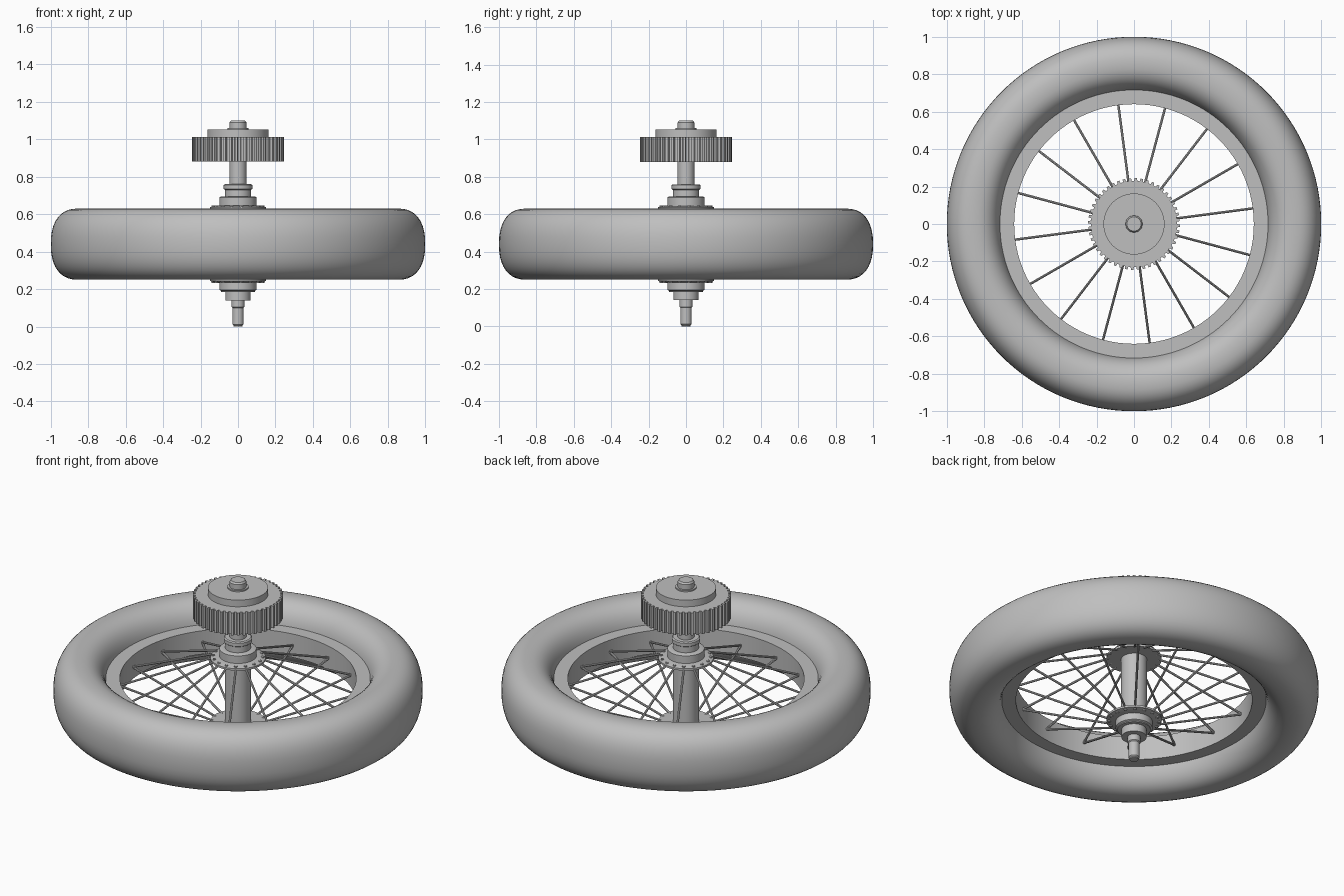
import bpy, bmesh, math
from mathutils import Vector

cube = bpy.data.objects.get("Cube")
if cube:
    bpy.data.objects.remove(cube, do_unlink=True)

grey = bpy.data.materials.new("plain_grey")
grey.use_nodes = True
colour = (0.52, 0.52, 0.52, 1)
grey.diffuse_color = colour
grey.node_tree.nodes["Principled BSDF"].inputs["Base Color"].default_value = colour

MID = 0.44  # height of the wheel's middle plane
TAU = math.tau


def finish(name, bm, angle=30):
    bmesh.ops.recalc_face_normals(bm, faces=bm.faces)
    mesh = bpy.data.meshes.new(name)
    bm.to_mesh(mesh)
    bm.free()
    mesh.materials.append(grey)
    ob = bpy.data.objects.new(name, mesh)
    bpy.context.collection.objects.link(ob)
    bpy.ops.object.select_all(action="DESELECT")
    bpy.context.view_layer.objects.active = ob
    ob.select_set(True)
    bpy.ops.object.shade_smooth_by_angle(angle=math.radians(angle))
    return ob


def lathe(name, profile, sides=48, closed=True):
    """Turn (radius, z) points about the upright axis."""
    bm = bmesh.new()
    verts = [bm.verts.new((r, 0, z)) for r, z in profile]
    pairs = list(zip(verts, verts[1:]))
    if closed:
        pairs.append((verts[-1], verts[0]))
    edges = [bm.edges.new(p) for p in pairs]
    bmesh.ops.spin(bm, geom=verts + edges, cent=(0, 0, 0), axis=(0, 0, 1),
                   angle=TAU, steps=sides, use_duplicate=False)
    bmesh.ops.remove_doubles(bm, verts=bm.verts, dist=0.0002)
    return finish(name, bm)


def stack(name, steps):
    """Solid shaft from (radius, bottom, top) steps, listed from the bottom up."""
    profile = [(0, steps[0][1])]
    for r, low, high in steps:
        profile += [(r, low), (r, high)]
    profile.append((0, steps[-1][2]))
    return lathe(name, profile, closed=False)


def rod(bm, a, b, radius, sides=8):
    a, b = Vector(a), Vector(b)
    turn = (b - a).to_track_quat("Z", "Y").to_matrix().to_4x4()
    turn.translation = (a + b) / 2
    bmesh.ops.create_cone(bm, cap_ends=True, segments=sides, radius1=radius,
                          radius2=radius, depth=(b - a).length, matrix=turn)


def polar(r, angle, z):
    return (r * math.cos(angle), r * math.sin(angle), z)


# Tyre: rounded-square section turned around the axle
section = []
for i in range(40):
    t = TAU * i / 40
    c, s = math.cos(t), math.sin(t)
    section.append((0.855 + 0.145 * math.copysign(abs(c) ** 0.85, c),
                    MID + 0.19 * math.copysign(abs(s) ** 0.85, s)))
lathe("tyre", section, 128)

# Rim: flat band inside the tyre
lathe("rim", [(0.64, 0.37), (0.735, 0.37), (0.735, 0.51), (0.64, 0.51)], 96)

# Hub barrel with stepped collars and axle
stack("lower_axle", [(0.024, 0, 0.006), (0.03, 0.012, 0.10), (0.035, 0.105, 0.15)])
stack("lower_collar", [(0.068, 0.14, 0.185), (0.09, 0.185, 0.19), (0.1, 0.195, 0.24)])
stack("hub_barrel", [(0.07, 0.24, 0.64)])
stack("upper_collar", [(0.1, 0.64, 0.69), (0.09, 0.695, 0.695),
                       (0.07, 0.695, 0.73), (0.077, 0.735, 0.755), (0.07, 0.76, 0.76)])
stack("upper_axle", [(0.045, 0.75, 1.09), (0.038, 1.1, 1.1)])

# Spoke flanges, mirrored about the middle plane
for name, side in (("upper_flange", 1), ("lower_flange", -1)):
    lathe(name, [(0.06, MID + side * 0.185), (0.15, MID + side * 0.185),
                 (0.15, MID + side * 0.197), (0.12, MID + side * 0.205),
                 (0.06, MID + side * 0.205)])

# Spokes and their heads: each rim point is tied to both flanges
spokes, heads = bmesh.new(), bmesh.new()
for i in range(16):
    angle = math.radians(7.5 + 22.5 * i)
    for side in (1, -1):
        z = MID + side * 0.19
        rod(spokes, polar(0.132, angle, z), polar(0.645, angle, MID), 0.0065)
        rod(heads, polar(0.134, angle, z), polar(0.134, angle, z + side * 0.017), 0.009)
finish("spokes", spokes)
finish("spoke_heads", heads)

# Drive gear: toothed outline extruded upwards
TEETH = 48
gear = bmesh.new()
ring = []
for i in range(TEETH):
    for part, r in ((0, 0.23), (0.4, 0.23), (0.5, 0.245), (0.9, 0.245)):
        ring.append(gear.verts.new(polar(r, TAU * (i + part) / TEETH, 0.88)))
base = gear.faces.new(ring)
top = bmesh.ops.extrude_face_region(gear, geom=[base], use_keep_orig=True)["geom"]
bmesh.ops.translate(gear, vec=(0, 0, 0.133),
                    verts=[v for v in top if isinstance(v, bmesh.types.BMVert)])
finish("drive_gear", gear, 15)

# Cover disc and retaining ring on top of the gear
stack("gear_cover", [(0.163, 1.01, 1.053)])
stack("retaining_ring", [(0.057, 1.05, 1.06)])
